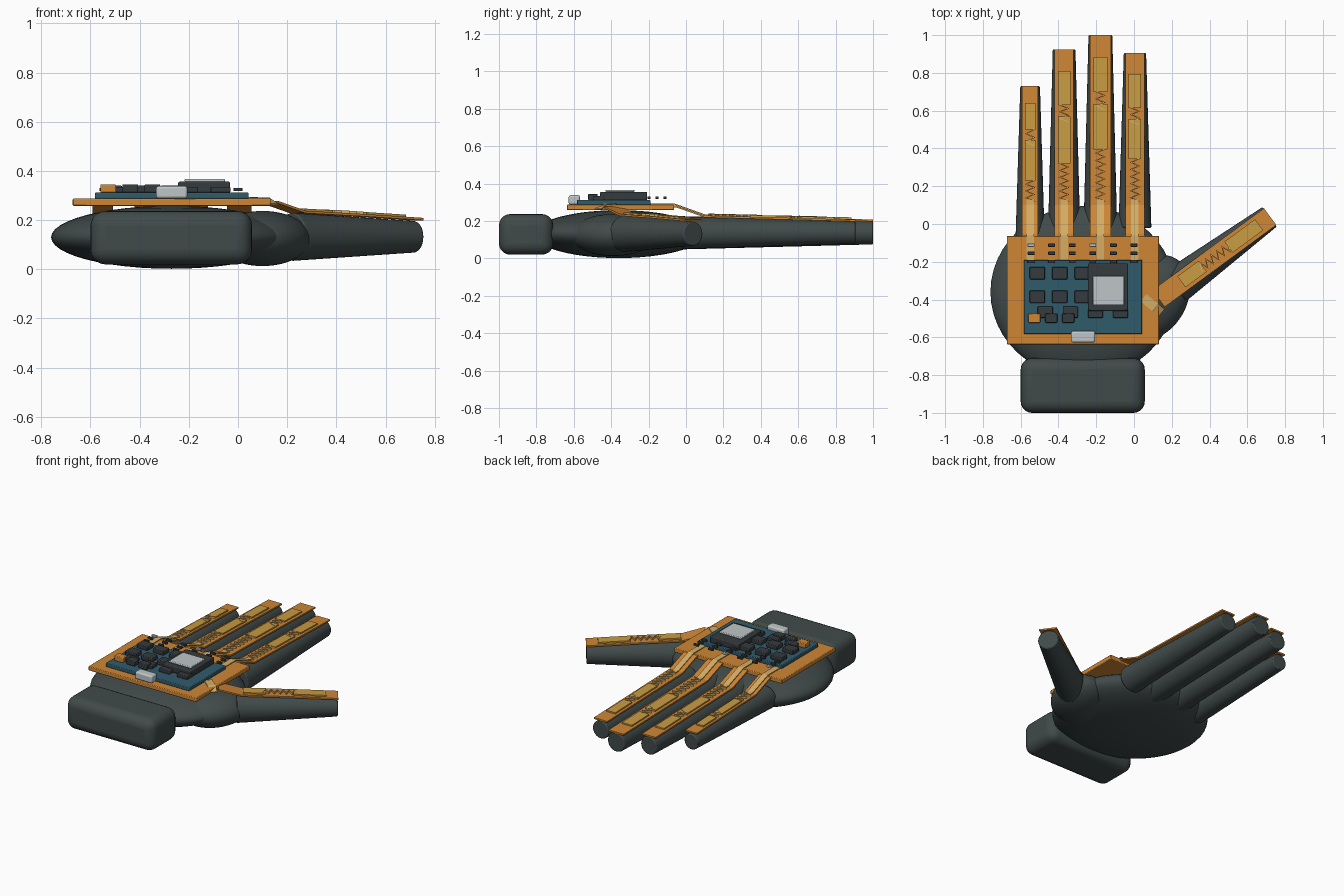
import bpy, bmesh, math
from mathutils import Matrix, Vector

if "Cube" in bpy.data.objects:
    bpy.data.objects.remove(bpy.data.objects["Cube"])


def material(name, rgb):
    m = bpy.data.materials.new(name)
    m.diffuse_color = (*rgb, 1)
    m.use_nodes = True
    m.node_tree.nodes["Principled BSDF"].inputs["Base Color"].default_value = m.diffuse_color
    return m


GLOVE = material("dark_glove", (0.052, 0.068, 0.068))
ORANGE = material("orange_flex", (0.62, 0.24, 0.035))
OCHRE = material("ochre_sensor", (0.58, 0.33, 0.055))
PALE = material("pale_trace", (0.66, 0.42, 0.13))
TEAL = material("teal_board", (0.03, 0.105, 0.145))
CHIP = material("chip_black", (0.036, 0.043, 0.047))
SILVER = material("silver_metal", (0.52, 0.56, 0.57))


def finish(name, bm, mat, bevel=0, segs=2, smooth=True):
    bmesh.ops.recalc_face_normals(bm, faces=bm.faces)
    me = bpy.data.meshes.new(name)
    bm.to_mesh(me)
    bm.free()
    ob = bpy.data.objects.new(name, me)
    bpy.context.collection.objects.link(ob)
    me.materials.append(mat)
    if bevel:
        b = ob.modifiers.new("bevel", 'BEVEL')
        b.width, b.segments = bevel, segs
        b.limit_method, b.angle_limit = 'ANGLE', math.radians(40)
    if smooth:
        bpy.ops.object.select_all(action='DESELECT')
        ob.select_set(True)
        bpy.context.view_layer.objects.active = ob
        bpy.ops.object.shade_smooth_by_angle(angle=math.radians(35))
    return ob


def box(name, x, y, z, mat, bevel=0, segs=2):
    """Box from (min, max) pairs."""
    bm = bmesh.new()
    size = Vector((x[1] - x[0], y[1] - y[0], z[1] - z[0]))
    mid = Vector((x[0] + x[1], y[0] + y[1], z[0] + z[1])) / 2
    bmesh.ops.create_cube(bm, size=1, matrix=Matrix.Translation(mid) @ Matrix.Diagonal((*size, 1)))
    return finish(name, bm, mat, bevel, segs)


def plate(name, cx, cy, w, d, z, mat, bevel=0.004):
    return box(name, (cx - w / 2, cx + w / 2), (cy - d / 2, cy + d / 2), z, mat, bevel)


def ellipsoid(name, centre, radii, mat, turn=0):
    bm = bmesh.new()
    m = Matrix.Translation(centre) @ Matrix.Rotation(turn, 4, 'Z') @ Matrix.Diagonal((*radii, 1))
    bmesh.ops.create_uvsphere(bm, u_segments=48, v_segments=24, radius=1, matrix=m)
    return finish(name, bm, mat)


def tube(name, a, b, r0, r1):
    """Tapered finger from a to b."""
    a, b = Vector(a), Vector(b)
    d = b - a
    bm = bmesh.new()
    m = Matrix.Translation((a + b) / 2) @ d.to_track_quat('Z', 'Y').to_matrix().to_4x4()
    bmesh.ops.create_cone(bm, cap_ends=True, segments=32, radius1=r0, radius2=r1,
                          depth=d.length, matrix=m)
    return finish(name, bm, GLOVE, 0.006)


def ribbon(name, frame, stations, thick, mat):
    """Flat band through stations (along, across_min, across_max, z_bottom)."""
    bm = bmesh.new()
    rings = [[bm.verts.new(frame @ Vector(p)) for p in
              ((s, t0, z), (s, t1, z), (s, t1, z + thick), (s, t0, z + thick))]
             for s, t0, t1, z in stations]
    for p, q in zip(rings, rings[1:]):
        for i in range(4):
            j = (i + 1) % 4
            bm.faces.new((p[i], p[j], q[j], q[i]))
    bm.faces.new(rings[0])
    bm.faces.new(rings[-1])
    return finish(name, bm, mat, smooth=False)


def lerp_path(path, s):
    for (s0, z0), (s1, z1) in zip(path, path[1:]):
        if s <= s1:
            return z0 + (z1 - z0) * (s - s0) / (s1 - s0)
    return path[-1][1]


def flex_sensor(name, frame, path, width, panels, traces):
    """Orange strip with raised sensor panels and zigzag traces."""
    h, t = width / 2, 0.01
    ribbon(name + "_strip", frame, [(s, -h, h, z) for s, z in path], t, ORANGE)
    for i, (a, b) in enumerate(panels):
        w = h * 0.66
        ribbon(f"{name}_panel_{i}", frame,
               [(s, -w, w, lerp_path(path, s) + t) for s in (a, b)], 0.009, OCHRE)
    for i, (a, b) in enumerate(traces):
        n = max(4, round((b - a) / 0.019))
        pts = []
        for k in range(n + 1):
            s = a + (b - a) * k / n
            c = 0.022 * (1 if k % 2 else -1)
            pts.append((s, c - 0.007, c + 0.007, lerp_path(path, s) + t))
        ribbon(f"{name}_trace_{i}", frame, pts, 0.011, PALE)


# Glove body
box("wrist_cuff", (-0.6, 0.057), (-1.0, -0.71), (0.02, 0.237), GLOVE, 0.06, 5)
ellipsoid("palm", (-0.27, -0.36, 0.13), (0.49, 0.455, 0.128), GLOVE)
ellipsoid("thumb_mound", (0.1, -0.39, 0.125), (0.24, 0.18, 0.112), GLOVE, math.radians(60))

# Fingers: name, centre x, tip y, base radius, tip radius, strip width, panel limits
fingers = [
    ("little", -0.55, 0.73, 0.077, 0.052, 0.085, (0.23, 0.445, 0.50, 0.64)),
    ("ring", -0.37, 0.925, 0.086, 0.06, 0.10, (0.32, 0.57, 0.63, 0.81)),
    ("middle", -0.178, 1.0, 0.09, 0.063, 0.112, (0.395, 0.635, 0.70, 0.885)),
    ("index", 0.005, 0.905, 0.087, 0.059, 0.10, (0.345, 0.555, 0.615, 0.795)),
]
for name, x, tip, r0, r1, w, (a, b, c, d) in fingers:
    tube(name + "_finger", (x, -0.02 if name == "index" else -0.07, 0.137), (x, tip, 0.138), r0, r1)
    frame = Matrix.Translation((x, 0, 0)) @ Matrix.Rotation(math.pi / 2, 4, 'Z')
    path = [(-0.08, 0.274), (-0.05, 0.272), (0.1, 0.219), (tip, 0.198)]
    flex_sensor(name, frame, path, w, [(a, b), (c, d)], [(0.12, a), (b - 0.03, c)])
    # Narrow lead running down from the board
    ribbon(name + "_lead", frame, [(s, -0.02, 0.02, z) for s, z in
           ((-0.19, 0.287), (-0.06, 0.287), (0.1, 0.23), (0.13, 0.228))], 0.006, PALE)

# Thumb
ang = math.radians(36.3)
tip = Vector((0.718, 0.038, 0.132))
axis = Vector((math.cos(ang), math.sin(ang), 0))
tube("thumb", tip - axis * 0.62, tip, 0.098, 0.064)
frame = Matrix.Translation((0.13, -0.395, 0)) @ Matrix.Rotation(ang, 4, 'Z')
path = [(0, 0.268), (0.14, 0.228), (0.45, 0.214), (0.733, 0.199)]
flex_sensor("thumb", frame, path, 0.11, [(0.15, 0.29), (0.46, 0.66)], [(0.27, 0.47)])
lead = Matrix.Translation((0.05, -0.39, 0)) @ Matrix.Rotation(math.radians(-40), 4, 'Z')
ribbon("thumb_lead", lead, [(0, -0.025, 0.025, 0.287), (0.08, -0.025, 0.025, 0.286),
                            (0.125, -0.025, 0.025, 0.262)], 0.006, PALE)

# Back-of-hand plate and circuit board
box("base_plate", (-0.672, 0.133), (-0.637, -0.063), (0.258, 0.287), ORANGE, 0.004)
box("circuit_board", (-0.582, 0.043), (-0.583, -0.19), (0.287, 0.312), TEAL, 0.004)

# Chips on the board
CZ = (0.311, 0.34)
for r, y in enumerate((-0.26, -0.385)):
    for c in range(3):
        plate(f"chip_{r}_{c}", -0.512 + c * 0.119, y, 0.08, 0.066, CZ, CHIP)
for c in range(4):
    plate(f"lower_chip_{c}", -0.47 + c * 0.133, -0.467, 0.08, 0.06, (0.311, 0.335), CHIP)
for c, m in enumerate((ORANGE, CHIP, CHIP)):
    plate(f"small_chip_{c}", -0.528 + c * 0.09, -0.498, 0.064, 0.05, (0.311, 0.345), m)
box("processor", (-0.243, -0.032), (-0.46, -0.208), (0.311, 0.356), CHIP, 0.006)
box("processor_lid", (-0.217, -0.053), (-0.43, -0.276), (0.355, 0.367), SILVER, 0.004)
box("port_connector", (-0.333, -0.206), (-0.627, -0.567), (0.288, 0.338), SILVER, 0.01, 3)

# Rows of tiny components along the knuckle edge
for c in range(6):
    for r, y in enumerate((-0.112, -0.155, -0.198)):
        m = SILVER if r == 0 and c in (0, 3) else CHIP
        plate(f"resistor_{r}_{c}", -0.545 + c * 0.109, y, 0.036, 0.017, (0.318, 0.331), m, 0.002)
